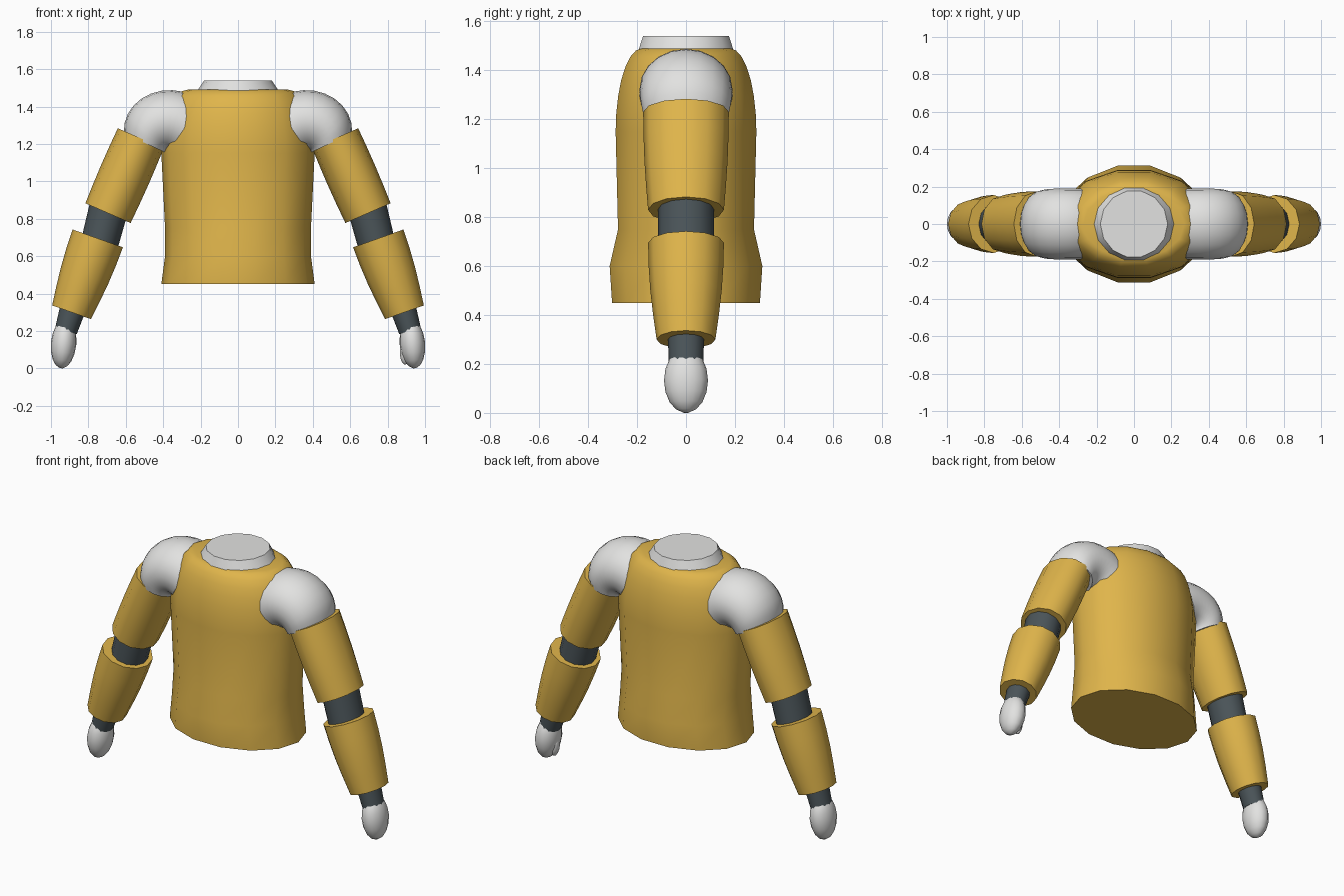
import bpy
import bmesh
from math import sin, cos, pi, radians
from mathutils import Vector

cube = bpy.data.objects.get("Cube")
if cube:
    bpy.data.objects.remove(cube, do_unlink=True)


def material(name, red, green, blue):
    mat = bpy.data.materials.new(name)
    mat.use_nodes = True
    color = (red, green, blue, 1)
    mat.diffuse_color = color
    shader = mat.node_tree.nodes["Principled BSDF"]
    shader.inputs["Base Color"].default_value = color
    return mat


yellow = material("golden yellow", 0.74, 0.46, 0.07)
white = material("light grey", 0.76, 0.76, 0.75)
dark = material("dark slate", 0.07, 0.09, 0.1)


def loft(name, rings, mat, sides, sharp=50):
    """Skin a capped tube over rings of (centre, half width vector, half depth)."""
    bm = bmesh.new()
    loops = []
    for centre, across, depth in rings:
        loop = []
        for i in range(sides):
            angle = 2 * pi * i / sides
            point = centre + across * cos(angle)
            point.y += depth * sin(angle)
            loop.append(bm.verts.new(point))
        loops.append(loop)
    for lower, upper in zip(loops, loops[1:]):
        for i in range(sides):
            bm.faces.new((lower[i - 1], lower[i], upper[i], upper[i - 1]))
    bm.faces.new(loops[0])
    bm.faces.new(loops[-1])
    bmesh.ops.recalc_face_normals(bm, faces=bm.faces)
    for face in bm.faces:
        face.smooth = True
    for edge in bm.edges:
        edge.smooth = edge.calc_face_angle(0) < radians(sharp)
    mesh = bpy.data.meshes.new(name)
    bm.to_mesh(mesh)
    bm.free()
    mesh.materials.append(mat)
    part = bpy.data.objects.new(name, mesh)
    bpy.context.collection.objects.link(part)


def tube(name, start, end, widths, depths, mat, sides=12, bulge=0.0, egg=False, side=1):
    """Tapered tube between two (x, z) points; egg rounds off both ends."""
    start = Vector((side * start[0], 0, start[1]))
    end = Vector((side * end[0], 0, end[1]))
    axis = (end - start).normalized()
    across = Vector((-axis.z, 0, axis.x))
    steps = 8 if egg else 4
    rings = []
    for i in range(steps + 1):
        t = i / steps
        scale = 1 + bulge * sin(pi * t)
        if egg:
            angle = pi * (i + 0.3) / (steps + 0.6)
            t = (1 - cos(angle)) / 2
            scale = sin(angle)
        width = widths[0] + (widths[1] - widths[0]) * t
        depth = depths[0] + (depths[1] - depths[0]) * t
        rings.append((start.lerp(end, t), across * width * scale, depth * scale))
    loft(name, rings, mat, sides)


def torso_ring(width, depth, height):
    return Vector((0, 0, height)), Vector((width, 0, 0)), depth


# Torso: flared hem and waist, then a rounded upper chest
torso = [torso_ring(0.41, 0.31, 0.45), torso_ring(0.39, 0.32, 0.6),
         torso_ring(0.39, 0.285, 0.75)]
dome_steps = 7
for i in range(dome_steps + 1):
    turn = pi / 2 * i / dome_steps
    torso.append(torso_ring(0.27 + 0.14 * cos(turn), 0.185 + 0.11 * cos(turn),
                            1.15 + 0.34 * sin(turn)))
loft("torso", torso, yellow, sides=14)

# Neck collar
tube("neck_collar", (0, 1.48), (0, 1.54), (0.22, 0.18), (0.2, 0.18), white, sides=14)


def shoulder(name, side):
    """Pad made of rings fanned out around the armpit."""
    armpit = Vector((side * 0.38, 0, 1.15))
    rings = []
    steps = 10
    for i in range(steps + 1):
        t = i / steps
        angle = radians(125 - 100 * t)
        reach = 0.35 - 0.09 * t ** 3
        spoke = Vector((side * cos(angle), 0, sin(angle))) * reach / 2
        rings.append((armpit + spoke, spoke * 0.95, 0.19 - 0.02 * t ** 4))
    loft(name, rings, white, sides=20)


# Arms, mirrored
for label, side in (("left", 1), ("right", -1)):
    shoulder(label + "_shoulder", side)
    tube(label + "_upper_sleeve", (0.52, 1.23), (0.695, 0.83), (0.134, 0.132),
         (0.175, 0.155), yellow, bulge=0.03, side=side)
    tube(label + "_elbow", (0.69, 0.86), (0.745, 0.65), (0.105, 0.1),
         (0.115, 0.115), dark, side=side)
    tube(label + "_forearm_sleeve", (0.75, 0.695), (0.89, 0.3), (0.143, 0.11),
         (0.155, 0.12), yellow, bulge=0.06, side=side)
    tube(label + "_wrist", (0.88, 0.33), (0.92, 0.2), (0.07, 0.06),
         (0.075, 0.07), dark, side=side)
    tube(label + "_hand", (0.92, 0.265), (0.945, 0), (0.068, 0.068),
         (0.09, 0.09), white, sides=16, egg=True, side=side)

# Small thumb tip on one hand
tube("left_thumb", (0.88, 0.14), (0.895, 0.02), (0.02, 0.025), (0.03, 0.03),
     white, sides=10, egg=True)
